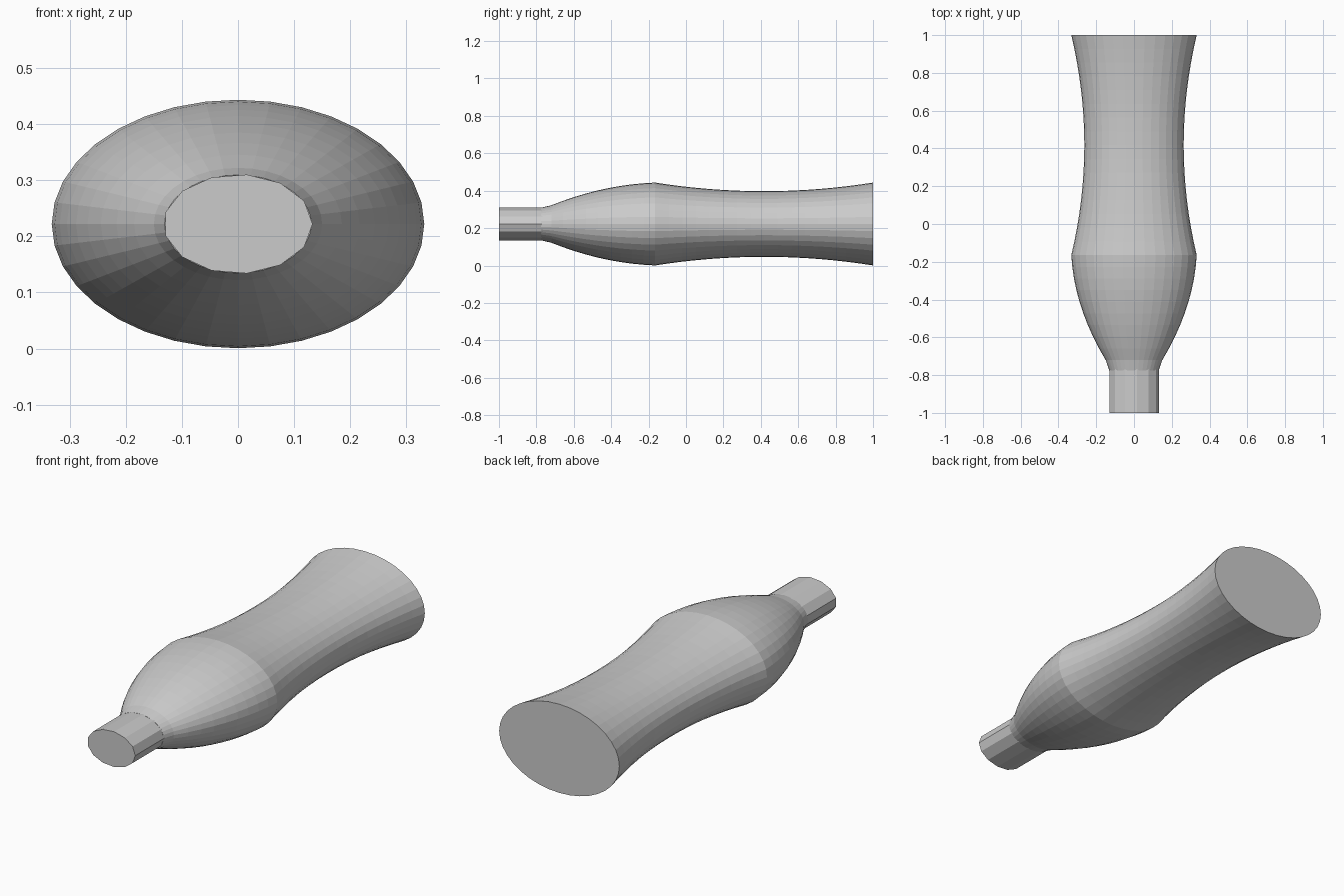
import bpy, bmesh
from math import sin, cos, tau

if "Cube" in bpy.data.objects:
    bpy.data.objects.remove(bpy.data.objects["Cube"])

FLAT = 0.667   # height / width of the oval section
MID_Z = 0.222


def bow(a, b, sag, steps):
    """Gently curved run of (y, half width) stations between a and b."""
    pts = []
    for i in range(steps + 1):
        t = i / steps
        pts.append((a[0] + (b[0] - a[0]) * t,
                    a[1] + (b[1] - a[1]) * t + 4 * sag * t * (1 - t)))
    return pts


def oval_loft(name, stations, sides):
    """Loft oval rings along y and cap both ends."""
    bm = bmesh.new()
    rings = []
    for y, r in stations:
        rings.append([bm.verts.new((r * cos(tau * k / sides), y,
                                    MID_Z + r * FLAT * sin(tau * k / sides)))
                      for k in range(sides)])
    for a, b in zip(rings, rings[1:]):
        for k in range(sides):
            n = (k + 1) % sides
            bm.faces.new((a[k], a[n], b[n], b[k]))
    bm.faces.new(rings[0])
    bm.faces.new(rings[-1])
    bmesh.ops.recalc_face_normals(bm, faces=bm.faces)
    mesh = bpy.data.meshes.new(name)
    bm.to_mesh(mesh)
    bm.free()
    obj = bpy.data.objects.new(name, mesh)
    bpy.context.collection.objects.link(obj)
    return obj


# Body: small collar, domed shoulder, then waisted lower half to the flat base
shoulder = bow((-0.72, 0.15), (-0.165, 0.332), 0.038, 9)
waist = bow((-0.165, 0.332), (1.0, 0.332), -0.069, 16)
oval_loft("bottle_body", [(-0.775, 0.131)] + shoulder + waist[1:], 36)

# Neck: coarse thirteen-sided tube running into the shoulder
oval_loft("bottle_neck", [(-1.0, 0.133), (-0.76, 0.133)], 13)
